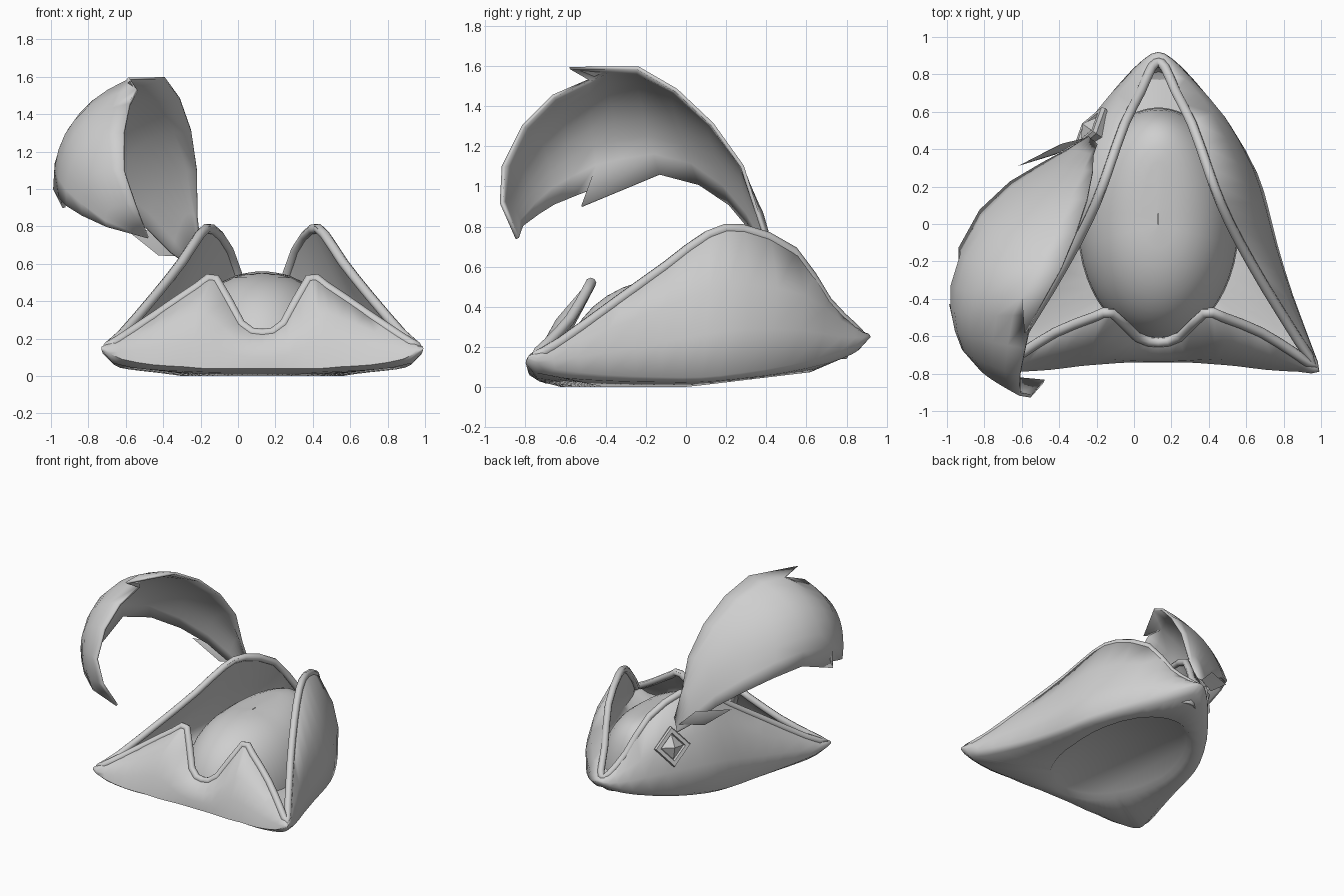
import bpy, bmesh, math
from mathutils import Vector

default = bpy.data.objects.get("Cube")
if default:
    bpy.data.objects.remove(default, do_unlink=True)

CENTRE = 0.13  # the hat's mirror plane in x

felt = bpy.data.materials.new("light_grey")
felt.use_nodes = True
GREY = (0.62, 0.62, 0.62, 1)
felt.diffuse_color = GREY
felt.node_tree.nodes["Principled BSDF"].inputs["Base Color"].default_value = GREY


def finish(name, bm, angle=50):
    """Turn a bmesh into a named, smoothly shaded object."""
    bmesh.ops.remove_doubles(bm, verts=bm.verts, dist=0.0005)
    bmesh.ops.recalc_face_normals(bm, faces=bm.faces)
    mesh = bpy.data.meshes.new(name)
    bm.to_mesh(mesh)
    bm.free()
    mesh.materials.append(felt)
    obj = bpy.data.objects.new(name, mesh)
    bpy.context.collection.objects.link(obj)
    bpy.ops.object.select_all(action="DESELECT")
    obj.select_set(True)
    bpy.context.view_layer.objects.active = obj
    bpy.ops.object.shade_smooth_by_angle(angle=math.radians(angle))
    return obj


def loft(name, rows, closed, angle=50, cap=False):
    """Skin a sequence of equally long rows of points."""
    bm = bmesh.new()
    grid = [[bm.verts.new(p) for p in row] for row in rows]
    count = len(rows[0])
    for low, high in zip(grid, grid[1:]):
        for i in range(count if closed else count - 1):
            j = (i + 1) % count
            bm.faces.new((low[i], low[j], high[j], high[i]))
    if cap:
        bm.faces.new(grid[0])
    return finish(name, bm, angle)


def cord(name, points, radius):
    """Closed round cord along a path."""
    data = bpy.data.curves.new(name, "CURVE")
    data.dimensions = "3D"
    data.bevel_depth = radius
    data.bevel_resolution = 2
    spline = data.splines.new("POLY")
    spline.points.add(len(points) - 1)
    for point, co in zip(spline.points, points):
        point.co = (*co, 1)
    spline.use_cyclic_u = True
    spline.use_smooth = True
    data.materials.append(felt)
    bpy.context.collection.objects.link(bpy.data.objects.new(name, data))


def outline(half):
    """Mirror a half outline, front to back, and round it with spline midpoints."""
    right = [Vector(p) for p in half]
    ring = right + [Vector((-p.x, p.y, p.z)) for p in right[-2:0:-1]]
    n = len(ring)
    smooth = []
    for i, p in enumerate(ring):
        before, after, beyond = ring[i - 1], ring[(i + 1) % n], ring[(i + 2) % n]
        smooth += [p, (p + after) * 0.5625 - (before + beyond) * 0.0625]
    return smooth


def placed(ring):
    return [p + Vector((CENTRE, 0, 0)) for p in ring]


# Brim outlines: the turned-up edge and the lower fold, from front centre to back corner
edge = outline([
    (0, -.66, .24), (.12, -.63, .29), (.26, -.5, .53), (.36, -.52, .49),
    (.57, -.6, .35), (.75, -.71, .23), (.85, -.77, .17), (.77, -.64, .24),
    (.6, -.36, .44), (.46, -.1, .62), (.36, .12, .77), (.29, .3, .8),
    (.19, .56, .69), (.1, .73, .44), (.04, .86, .31), (0, .89, .28)])
fold = outline([
    (0, -.74, .04), (.15, -.74, .04), (.3, -.75, .04), (.42, -.76, .05),
    (.58, -.78, .06), (.75, -.79, .09), (.86, -.79, .14), (.82, -.65, .09),
    (.72, -.38, .06), (.64, -.12, .05), (.59, .08, .05), (.53, .27, .07),
    (.39, .52, .11), (.2, .76, .17), (.08, .88, .22), (0, .92, .25)])


def head_ring(size, lift):
    """Oval around the head, sampled in the same directions as the fold."""
    ring = []
    for p in fold:
        a = math.atan2(p.y, p.x)
        y = 0.62 * size * math.sin(a)
        ring.append(Vector((0.43 * size * math.cos(a), y, lift + max(0, 0.12 * y))))
    return ring


def belly(f, e, t):
    """Point between fold and edge, pushed outward on tall flaps."""
    p = f.lerp(e, t)
    k = 1 + 0.6 * t * (1 - t) * (e - f).length
    return Vector((p.x * k, p.y * k, p.z))


def inward(p, d, drop=0.0):
    flat = Vector((p.x, p.y, 0))
    return p - flat.normalized() * d - Vector((0, 0, drop))


# Brim: shallow underside recess, lower fold, turned-up flaps and the gutter behind them
recess = head_ring(0.94, 0.035)
opening = head_ring(1, 0.0)
base = head_ring(1, 0.1)
under = [Vector((p.x * .93, p.y * .94, p.z * (.5 + .28 * max(0, p.y)))) for p in fold]
outer = [[belly(f, e, t) for f, e in zip(fold, edge)] for t in (0.3, 0.6)]
rim = [inward(p, 0.01, 0.01) for p in edge]
inner = [[inward(p, 0.05) for p in ring] for ring in (edge, outer[1], outer[0])]
gutter = [Vector((*f.lerp(b, 0.4).xy, 0.14)) for f, b in zip(fold, base)]
rings = [recess, opening, under, fold, *outer, rim, *inner, gutter, base]
loft("brim", [placed(r) for r in rings], True, 70, cap=True)
cord("brim_edge", placed([inward(p, 0.028, 0.014) for p in edge]), 0.027)

# Crown: rounded dome, fuller towards the back
dome = []
for i in range(11):
    a = math.pi / 2 * i / 10
    size = max(math.cos(a), 0.001) ** 0.85
    ring = head_ring(size, 0.55 * math.sin(a) ** 0.9)
    for p in ring:
        if p.y > 0:
            p.y *= size ** -0.6
    dome.append(placed(ring))
loft("crown", dome, True, 80)

# Plume: inner edge, spine and outer edge, from the root to the tip
TIP = (-.48, -.84, .74)
near = [(-.2, .42, .66), (-.22, .36, .85), (-.22, .28, 1.1), (-.25, .13, 1.31),
        (-.31, -.05, 1.48), (-.39, -.24, 1.59), (-.49, -.39, 1.61), (-.54, -.48, 1.53),
        (-.58, -.66, 1.45), (-.61, -.81, 1.3), (-.61, -.91, 1.1), (-.55, -.92, .92), TIP]
spine = [(-.23, .45, .62), (-.29, .38, .85), (-.4, .28, 1.04), (-.55, .13, 1.22),
         (-.69, -.05, 1.36), (-.79, -.22, 1.41), (-.84, -.37, 1.4), (-.87, -.48, 1.36),
         (-.87, -.6, 1.29), (-.85, -.71, 1.19), (-.79, -.8, 1.06), (-.68, -.87, .9), TIP]
far = [(-.24, .46, .57), (-.36, .39, .66), (-.49, .32, .79), (-.66, .22, .91),
       (-.82, .07, 1.01), (-.93, -.13, 1.06), (-.99, -.31, 1.03), (-.98, -.43, 1),
       (-.95, -.56, .95), (-.91, -.66, .91), (-.83, -.74, .86), (-.7, -.82, .8), TIP]


def arc(a, b, c, steps=8):
    """Smooth curve that runs through three points."""
    a, b, c = Vector(a), Vector(b), Vector(c)
    handle = 2 * b - (a + c) / 2
    ts = [i / steps for i in range(steps + 1)]
    return [a * (1 - t) ** 2 + handle * 2 * t * (1 - t) + c * t * t for t in ts]


# One feathery barb is drawn out of each long edge
rows = [arc(*p) for p in zip(near, spine, far)]
rows[6][0] = Vector((-.58, -.58, 1.59))
rows[6][-1] = Vector((-.93, -.52, .9))
plume = loft("plume", rows, False, 80)
solid = plume.modifiers.new("thickness", "SOLIDIFY")
solid.thickness = 0.018
solid.offset = 0

# Small tuft beside the root of the plume
root, tip, width = Vector((-.26, .46, .64)), Vector((-.62, .31, .8)), Vector((.02, .03, .06))
middle = root.lerp(tip, 0.4)
thick = (tip - root).cross(width).normalized() * 0.02
tuft = bmesh.new()
for p in (root, tip, middle + width, middle - width, middle + thick, middle - thick):
    tuft.verts.new(p)
bmesh.ops.convex_hull(tuft, input=tuft.verts)
finish("root_tuft", tuft)

# Brooch: diamond plate with a raised frame and a pointed stone
normal = Vector((-.8, .56, .25)).normalized()
side = normal.cross(Vector((0, 0, 1))).normalized()
up = side.cross(normal)
pin = Vector((-.225, .5, .47))


def diamond(size, depth):
    return [pin + normal * depth + side * x * size + up * z * size * 1.1
            for x, z in ((1, 0), (0, 1), (-1, 0), (0, -1))]


loft("brooch", [diamond(*s) for s in (
    (.001, -.04), (.12, -.04), (.14, .01), (.13, .03), (.095, .03),
    (.085, .012), (.001, .065))], True, 20)
